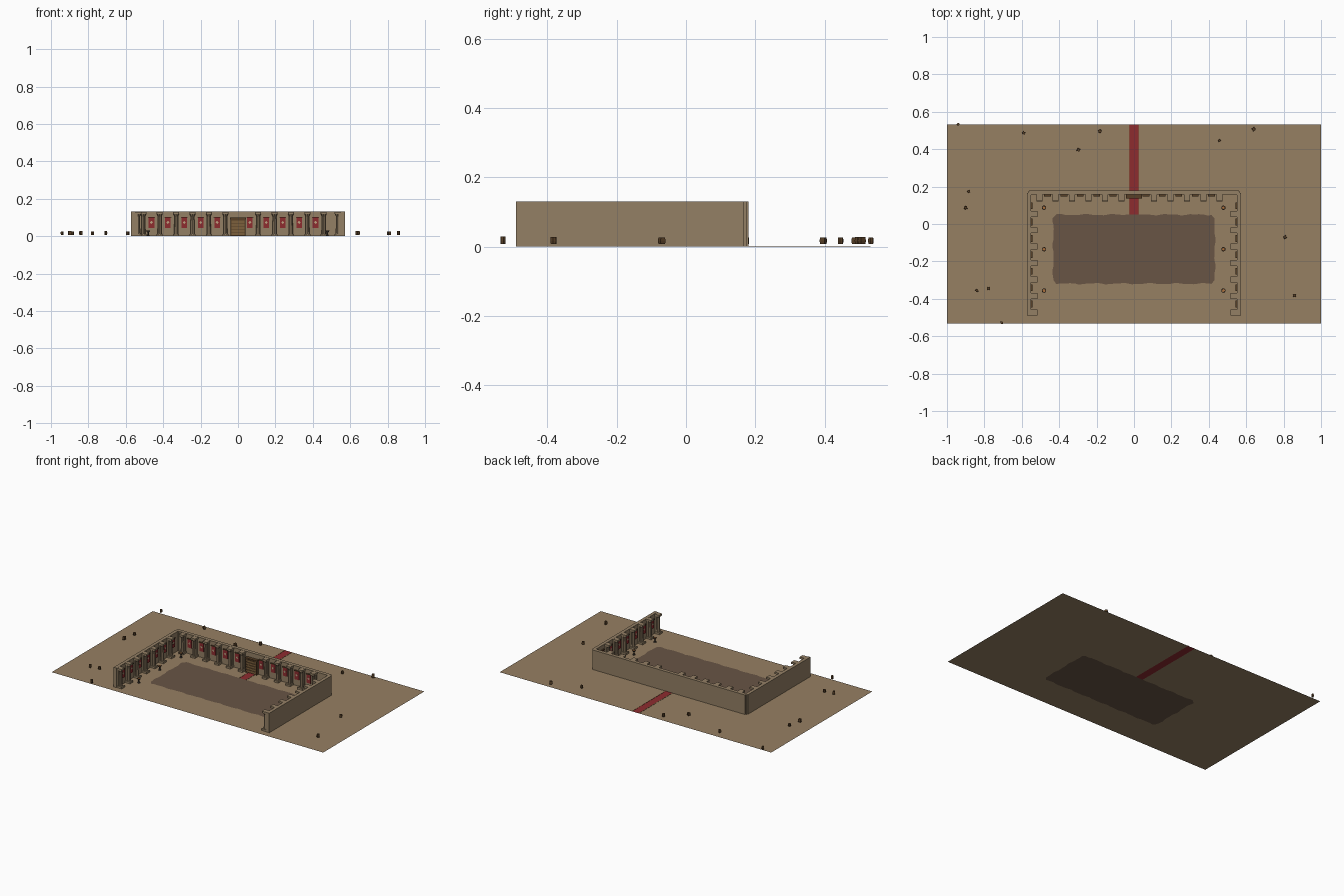
import bpy, bmesh, math, random
from mathutils import Matrix, Vector

if "Cube" in bpy.data.objects:
    bpy.data.objects.remove(bpy.data.objects["Cube"])

random.seed(4)

def mat(name, r, g, b):
    m = bpy.data.materials.new(name)
    m.diffuse_color = (r, g, b, 1)
    m.use_nodes = True
    m.node_tree.nodes["Principled BSDF"].inputs["Base Color"].default_value = m.diffuse_color
    return m

SAND = mat("sand", 0.305, 0.215, 0.123)
STONE = mat("sandstone", 0.295, 0.215, 0.130)
DIRT = mat("arena dirt", 0.140, 0.090, 0.060)
RED = mat("red cloth", 0.270, 0.025, 0.028)
PALE = mat("pale emblem", 0.52, 0.36, 0.22)
WOOD = mat("dark wood", 0.095, 0.050, 0.020)
PLANK = mat("gate planks", 0.20, 0.115, 0.045)
IRON = mat("dark iron", 0.045, 0.035, 0.028)
EMBER = mat("ember", 0.42, 0.17, 0.05)

def finish(name, bm, mats):
    bmesh.ops.recalc_face_normals(bm, faces=bm.faces)
    me = bpy.data.meshes.new(name)
    bm.to_mesh(me)
    bm.free()
    for m in mats:
        me.materials.append(m)
    ob = bpy.data.objects.new(name, me)
    bpy.context.collection.objects.link(ob)
    return ob

def paint(verts, idx):
    for f in {f for v in verts for f in v.link_faces}:
        f.material_index = idx

def box(bm, x, y, z, idx=0, M=Matrix()):
    """Box from (min, max) ranges."""
    c = Vector([(a[0] + a[1]) / 2 for a in (x, y, z)])
    s = [a[1] - a[0] for a in (x, y, z)]
    r = bmesh.ops.create_cube(bm, size=1, matrix=M @ Matrix.Translation(c) @ Matrix.Diagonal((*s, 1)))
    paint(r["verts"], idx)

def cyl(bm, c, r1, r2, z, n=8, idx=0, M=Matrix()):
    T = M @ Matrix.Translation((c[0], c[1], (z[0] + z[1]) / 2))
    r = bmesh.ops.create_cone(bm, cap_ends=True, segments=n, radius1=r1, radius2=r2,
                              depth=z[1] - z[0], matrix=T)
    paint(r["verts"], idx)

def flat(name, pts, m):
    """Single upward face at ground level."""
    bm = bmesh.new()
    f = bm.faces.new([bm.verts.new((x, y, 0)) for x, y in pts])
    bmesh.ops.triangulate(bm, faces=[f])
    for f in bm.faces:
        f.normal_update()
        if f.normal.z < 0:
            f.normal_flip()
    me = bpy.data.meshes.new(name)
    bm.to_mesh(me)
    bm.free()
    me.materials.append(m)
    bpy.context.collection.objects.link(bpy.data.objects.new(name, me))

# --- ground, worn dirt patch and carpet, cut to fit each other ---
CW = 0.026
corners = [(0.435, 0.05), (0.435, -0.32), (-0.435, -0.32), (-0.435, 0.05)]
def wave(t):
    return 0.003 * math.sin(t * 43) + 0.002 * math.sin(t * 91)
patch = [(CW, 0.05)]                       # clockwise from the carpet
for i in range(1, 18):
    x = CW + (0.415 - CW) * i / 17
    patch.append((x, 0.05 + wave(x)))
for i in range(18):
    y = 0.03 - 0.33 * i / 17
    patch.append((0.432 + wave(y + 1), y))
for i in range(36):
    x = 0.415 - 0.83 * i / 35
    patch.append((x, -0.319 + wave(x + 2)))
for i in range(18):
    y = -0.30 + 0.33 * i / 17
    patch.append((-0.432 + wave(y + 3), y))
for i in range(17):
    x = -0.415 + (0.415 - CW) * i / 17
    patch.append((x, 0.05 + wave(x)))
patch.append((-CW, 0.05))
D = 0.532
flat("arena_floor", patch, DIRT)
flat("carpet", [(-CW, 0.05), (CW, 0.05), (CW, D), (-CW, D)], RED)
flat("ground", [(CW, D), (1, D), (1, -D), (-1, -D), (-1, D), (-CW, D)] + patch[::-1], SAND)

# carpet edging
bm = bmesh.new()
for s in (-1, 1):
    x = sorted((s * 0.0235, s * 0.027))
    box(bm, x, (0.052, D), (0.0003, 0.0015))
finish("carpet_trim", bm, [PLANK])

# --- U-shaped wall ---
H = 0.131
bm = bmesh.new()
box(bm, (-0.562, 0.562), (0.157, 0.180), (0.001, H))
for s in (-1, 1):
    box(bm, sorted((s * 0.551, s * 0.573)), (-0.49, 0.166), (0.001, H))
    box(bm, sorted((s * 0.545, s * 0.567)), (0.155, 0.174), (0.001, H))
finish("arena_wall", bm, [STONE])

# --- pillars and banners, local frame: x along wall, -y into the arena ---
def pillar(bm, u, M):
    box(bm, (u - .016, u + .016), (-.036, 0.002), (.001, .013), 0, M)
    box(bm, (u - .012, u + .012), (-.010, 0.002), (.013, .118), 0, M)
    cyl(bm, (u, -.018), .011, .009, (.013, .106), 8, 0, M)
    cyl(bm, (u, -.018), .009, .015, (.106, .118), 8, 0, M)
    box(bm, (u - .016, u + .016), (-.034, 0.002), (.118, H - .001), 0, M)

def banner(bm, u, M):
    box(bm, (u - .015, u + .015), (-.006, 0.001), (.044, .100), 0, M)
    box(bm, (u - .018, u + .018), (-.009, 0.001), (.100, .104), 2, M)
    # diamond emblem
    R = M @ Matrix.Translation((u, -.0065, .074)) @ Matrix.Rotation(math.pi / 4, 4, 'Y')
    box(bm, (-.006, .006), (-.001, .001), (-.006, .006), 1, R)

P = 0.0877
back = Matrix.Translation((0, 0.157, 0))
left = Matrix.Translation((-0.551, 0, 0)) @ Matrix.Rotation(math.pi / 2, 4, 'Z')
right = Matrix.Translation((0.551, 0, 0)) @ Matrix.Rotation(-math.pi / 2, 4, 'Z')
bp, bb = bmesh.new(), bmesh.new()
for i in range(12):
    u = -0.024 + (i - 5.5) * P
    if i != 6:                             # gate stands here
        pillar(bp, u, back)
    if i < 11 and i != 5:
        banner(bb, u + P / 2, back)
for M, s in ((left, 1), (right, -1)):
    for i in range(8):
        y = 0.142 - i * P
        if i:
            pillar(bp, s * y, M)
        if i < 7:
            banner(bb, s * (y - P / 2), M)
finish("pillars", bp, [STONE])
finish("banners", bb, [RED, PALE, WOOD])

# --- plank gate in the back wall ---
bm = bmesh.new()
box(bm, (-.036, .036), (.143, .158), (.001, .094), 1)
for i in range(5):
    z = .006 + i * .0165
    box(bm, (-.034, .034), (.139, .145), (z, z + .0135), 0)
for s in (-1, 1):
    box(bm, sorted((s * .034, s * .040)), (.137, .158), (.001, .094), 1)
box(bm, (-.043, .043), (.136, .158), (.090, .099), 1)
finish("gate", bm, [PLANK, WOOD])

# --- braziers along the side walls ---
bm = bmesh.new()
for x in (-.481, .478):
    for y in (.087, -.135, -.356):
        cyl(bm, (x, y), .009, .004, (.001, .010), 8, 0)
        cyl(bm, (x, y), .004, .004, (.010, .020), 8, 0)
        cyl(bm, (x, y), .005, .012, (.020, .030), 10, 0)
        cyl(bm, (x, y), .009, .008, (.029, .032), 8, 1)
finish("braziers", bm, [IRON, EMBER])

# --- scattered crates and barrels outside ---
spots = [(-.94, .533, 6), (-.59, .487, 4), (-.182, .496, 6), (-.297, .396, 4), (.457, .446, 6),
         (.64, .507, 4), (-.884, .174, 6), (-.9, .087, 4), (-.84, -.356, 4), (-.778, -.345, 6),
         (-.707, -.528, 6), (.807, -.07, 4), (.858, -.382, 6)]
bm = bmesh.new()
for x, y, n in spots:
    M = Matrix.Translation((x, y, 0)) @ Matrix.Rotation(random.uniform(0, 1.5), 4, 'Z')
    r = random.uniform(.008, .0105) * (1.2 if n == 4 else 1)
    top = random.uniform(.025, .029)
    cyl(bm, (0, 0), r * .9, r, (.008, .017), n, 0, M)
    cyl(bm, (0, 0), r, r * .9, (.017, top), n, 0, M)
finish("crates_and_barrels", bm, [WOOD])
